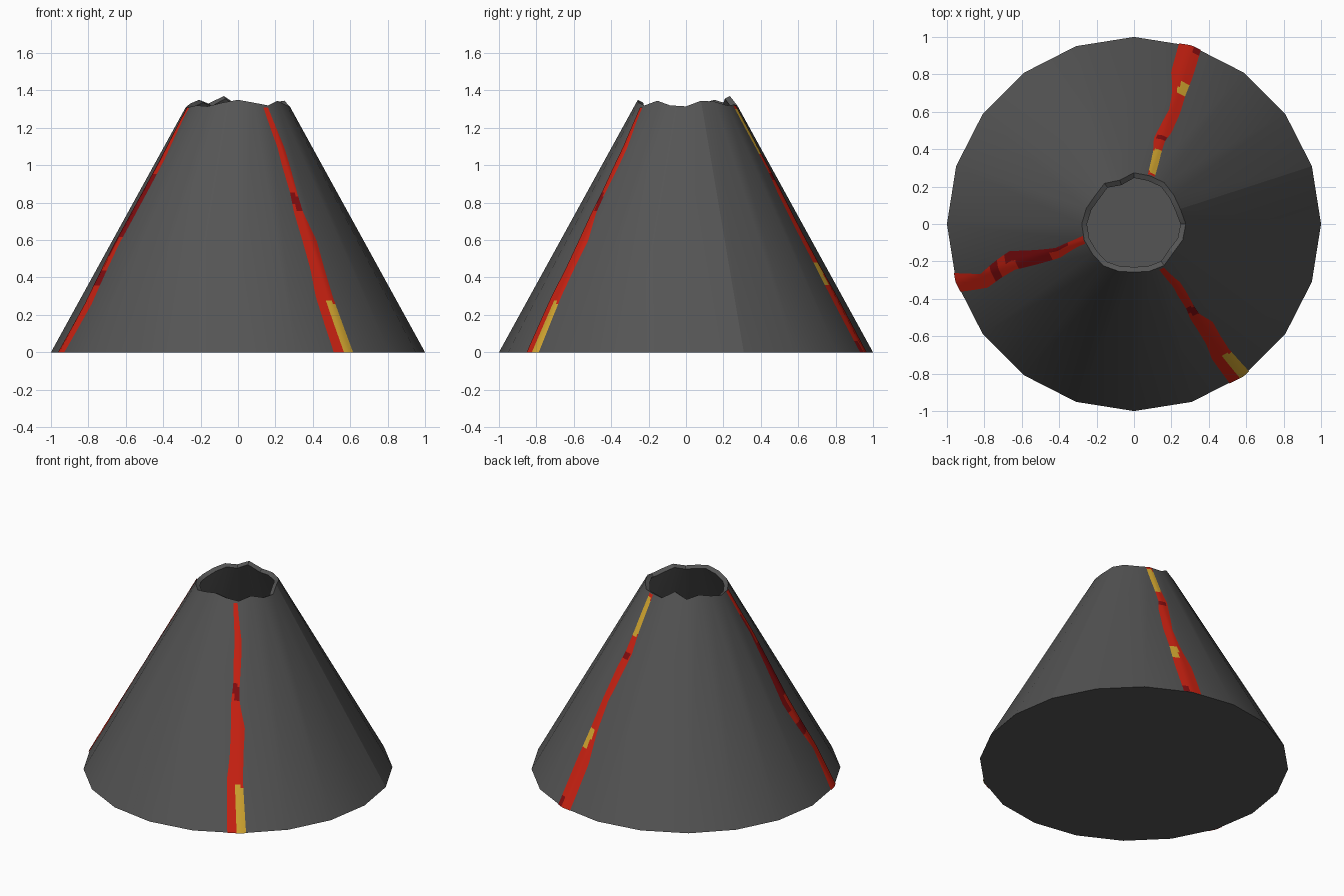
import bpy
import bmesh
from math import radians, cos, sin

SIDES = 20
STEP = 360 / SIDES
SLOPE = 0.55          # radius lost per unit of height
WALL = 0.028          # thickness of the hollow shell
LIFT = 0.004          # how far the lava sits proud of the rock

if "Cube" in bpy.data.objects:
    bpy.data.objects.remove(bpy.data.objects["Cube"], do_unlink=True)


def make_material(name, colour):
    mat = bpy.data.materials.new(name)
    mat.use_nodes = True
    rgba = (*colour, 1)
    mat.diffuse_color = rgba
    bsdf = mat.node_tree.nodes["Principled BSDF"]
    bsdf.inputs["Base Color"].default_value = rgba
    bsdf.inputs["Roughness"].default_value = 0.9
    return mat


ROCK = make_material("dark rock", (0.09, 0.09, 0.09))
LAVA = [
    make_material("red lava", (0.62, 0.016, 0.006)),
    make_material("crusted dark red lava", (0.24, 0.004, 0.005)),
    make_material("glowing yellow lava", (0.66, 0.39, 0.03)),
]
RED, DARK, YELLOW = range(3)


def polar(radius, degrees, z):
    a = radians(degrees)
    return (radius * cos(a), radius * sin(a), z)


def finish(bm, name, materials):
    mesh = bpy.data.meshes.new(name)
    bm.to_mesh(mesh)
    bm.free()
    for mat in materials:
        mesh.materials.append(mat)
    obj = bpy.data.objects.new(name, mesh)
    bpy.context.collection.objects.link(obj)
    return obj


def smooth(obj):
    bpy.ops.object.select_all(action="DESELECT")
    obj.select_set(True)
    bpy.context.view_layer.objects.active = obj
    bpy.ops.object.shade_smooth_by_angle(angle=radians(30))


# Mountain: hollow faceted cone with a broken rim and a floor inside
RIM = [1.315, 1.345, 1.34, 1.32, 1.325, 1.32, 1.37, 1.33, 1.35, 1.33,
       1.31, 1.31, 1.32, 1.315, 1.335, 1.35, 1.335, 1.32, 1.345, 1.32]


def build_mountain():
    bm = bmesh.new()

    def ring(place):
        return [bm.verts.new(polar(*place(k))) for k in range(SIDES)]

    rings = [
        ring(lambda k: (1, k * STEP, 0)),
        ring(lambda k: (1 - SLOPE * RIM[k], k * STEP, RIM[k])),
        ring(lambda k: (1 - SLOPE * RIM[k] - WALL, k * STEP, RIM[k] - WALL / 2)),
        ring(lambda k: (1 - 2 * WALL, k * STEP, WALL)),
    ]
    for low, high in zip(rings, rings[1:]):
        for k in range(SIDES):
            n = (k + 1) % SIDES
            bm.faces.new((low[k], low[n], high[n], high[k]))
    bm.faces.new(rings[0][::-1])
    bm.faces.new(rings[3])
    obj = finish(bm, "mountain", [ROCK])
    smooth(obj)
    # One hard crease runs down the flank
    for edge in obj.data.edges:
        if set(edge.vertices) == {1, 1 + SIDES}:
            edge.use_edge_sharp = True


# Lava streams: thin strips lying on the facets, coloured by patch
def surface_point(degrees, z):
    facet = cos(radians(STEP / 2)) / cos(radians(degrees % STEP - STEP / 2))
    return polar((1 - SLOPE * z) * facet + LIFT, degrees, z)


def edges_at(path, z):
    for (z0, l0, r0), (z1, l1, r1) in zip(path, path[1:]):
        if z <= z1:
            t = (z - z0) / (z1 - z0)
            return l0 + (l1 - l0) * t, r0 + (r1 - r0) * t
    return path[-1][1:]


def build_stream(name, path, patches, rows=66, columns=6):
    """path: (height, start angle, end angle); patches: (z0, z1, t0, t1, colour)"""
    bm = bmesh.new()
    top = path[-1][0]
    grid = []
    for i in range(rows + 1):
        z = top * i / rows
        a, b = edges_at(path, z)
        grid.append([bm.verts.new(surface_point(a + (b - a) * j / columns, z))
                     for j in range(columns + 1)])
    for i in range(rows):
        for j in range(columns):
            face = bm.faces.new((grid[i][j], grid[i][j + 1],
                                 grid[i + 1][j + 1], grid[i + 1][j]))
            z, t = top * (i + 0.5) / rows, (j + 0.5) / columns
            for z0, z1, t0, t1, colour in patches:
                if z0 < z < z1 and t0 < t < t1:
                    face.material_index = colour
    smooth(finish(bm, name, LAVA))


build_mountain()

build_stream(
    "front_lava_stream",
    [(0, -59, -52), (0.15, -59.5, -52.4), (0.3, -60, -52.8), (0.45, -59, -52.3),
     (0.6, -59, -51.2), (0.75, -59.3, -54), (0.85, -58.3, -53.8),
     (1, -58.5, -52.3), (1.1, -58, -51.7), (1.31, -61, -55.5)],
    [(0, 0.25, 0.45, 1, YELLOW), (0.25, 0.28, 0.45, 0.8, YELLOW),
     (0.8, 0.86, 0, 0.7, DARK), (0.76, 0.83, 0.3, 1, DARK)])

build_stream(
    "right_lava_stream",
    [(0, 195.2, 201.3), (0.26, 198, 203.5), (0.43, 194.8, 202), (0.58, 192.2, 201),
     (0.85, 195, 203), (1.03, 197, 204.5), (1.24, 194.5, 202), (1.31, 193, 202)],
    [(0.35, 0.44, 0, 1, DARK), (0.52, 0.62, 0, 0.5, DARK),
     (0.62, 0.95, 0, 1, DARK), (0.95, 1.15, 0, 0.4, DARK)])

build_stream(
    "back_lava_stream",
    [(0, 69, 76), (0.29, 68.2, 76.3), (0.47, 68.2, 74), (0.66, 67.4, 72.9),
     (0.86, 67.7, 75.4), (0.96, 69.5, 77), (1.09, 69, 75.3), (1.32, 66.3, 74.4)],
    [(0, 0.07, 0, 0.4, DARK), (0.36, 0.43, 0, 0.5, YELLOW),
     (0.43, 0.48, 0, 0.7, YELLOW), (0.91, 0.97, 0, 0.8, DARK),
     (1.05, 1.3, 0, 0.8, YELLOW), (1.08, 1.28, 0, 1, YELLOW)])
